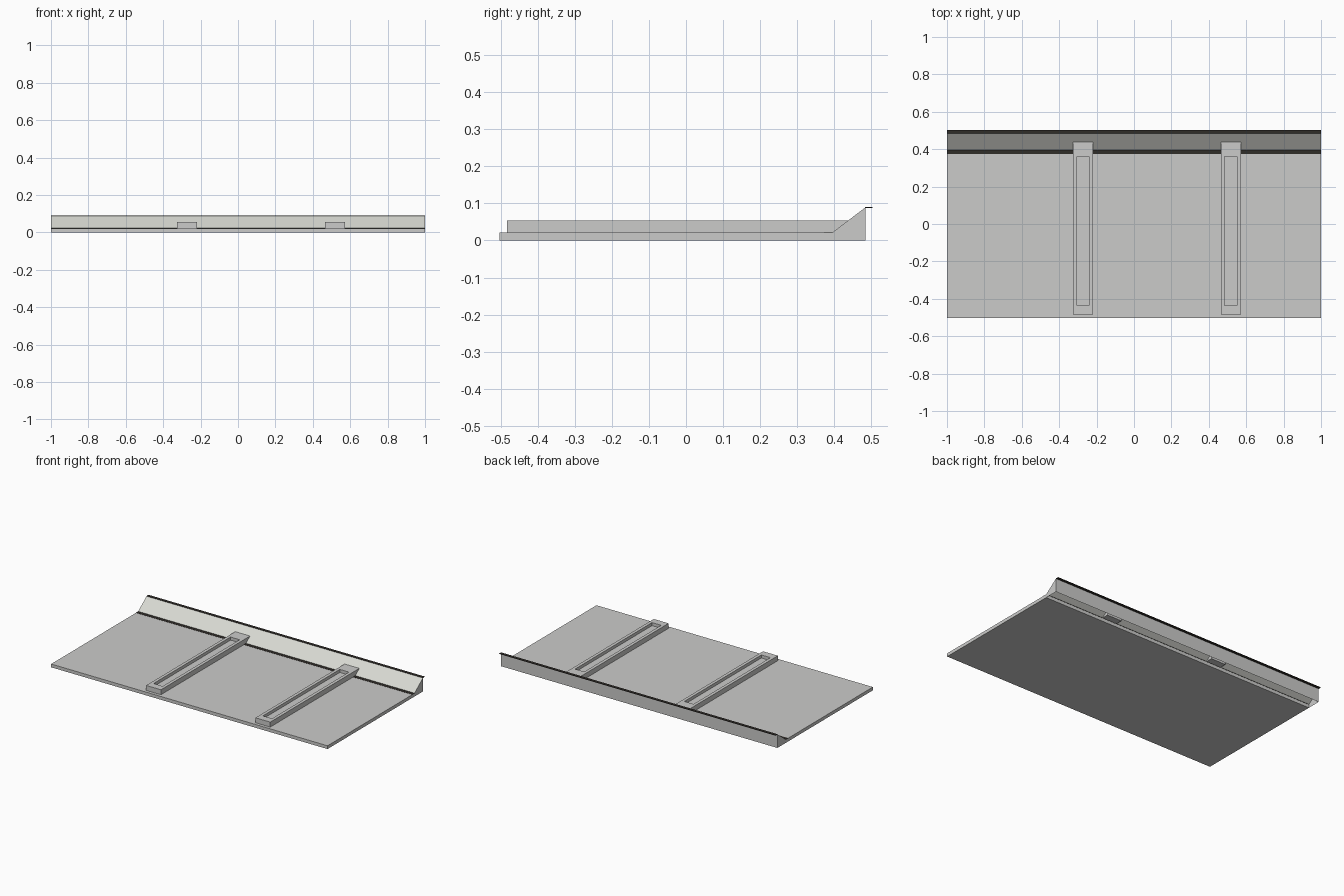
import bpy, bmesh

if "Cube" in bpy.data.objects:
    bpy.data.objects.remove(bpy.data.objects["Cube"])


def material(name, rgb):
    m = bpy.data.materials.new(name)
    m.diffuse_color = (*rgb, 1)
    m.use_nodes = True
    m.node_tree.nodes["Principled BSDF"].inputs["Base Color"].default_value = m.diffuse_color
    return m


GREY = material("light_grey", (0.6, 0.6, 0.59))
PALE = material("pale_grey", (0.68, 0.69, 0.64))
BLACK = material("brown_black", (0.03, 0.026, 0.022))


def finish(name, bm, mat):
    me = bpy.data.meshes.new(name)
    bm.to_mesh(me)
    bm.free()
    me.materials.append(mat)
    ob = bpy.data.objects.new(name, me)
    bpy.context.collection.objects.link(ob)
    return ob


def add_box(bm, x0, x1, y0, y1, z0, z1):
    verts = bmesh.ops.create_cube(bm, size=1)["verts"]
    for v in verts:
        v.co = (x1 if v.co.x > 0 else x0,
                y1 if v.co.y > 0 else y0,
                z1 if v.co.z > 0 else z0)


def box(name, mat, *bounds):
    bm = bmesh.new()
    add_box(bm, *bounds)
    return finish(name, bm, mat)


TOP, RIM, FOOT, BACK = 0.0215, 0.089, 0.395, 0.484

# Flat slab
box("deck", GREY, -1, 1, -0.503, FOOT, 0, TOP)

# Hollow wedge along the back: sloped face, back wall and end caps, open below
bm = bmesh.new()
profile = [(FOOT, 0), (FOOT, TOP), (BACK, RIM), (BACK, 0)]
left = [bm.verts.new((-1, y, z)) for y, z in profile]
right = [bm.verts.new((1, y, z)) for y, z in profile]
slope = bm.faces.new((left[1], right[1], right[2], left[2]))
bm.faces.new((left[2], right[2], right[3], left[3]))
bm.faces.new(left)
bm.faces.new(right[::-1])
bmesh.ops.recalc_face_normals(bm, faces=bm.faces[:])
if slope.normal.z < 0:
    bmesh.ops.reverse_faces(bm, faces=bm.faces[:])
slope.material_index = 1
wedge = finish("back_kerb", bm, GREY)
wedge.data.materials.append(PALE)

# Dark strips at the foot and rim of the slope
box("foot_strip", BLACK, -1, 1, 0.373, FOOT + 0.001, TOP - 0.001, TOP + 0.001)
box("rim_strip", BLACK, -1, 1, BACK - 0.001, 0.503, RIM - 0.001, RIM + 0.001)

# Raised bars, each with a long recess inset in its top face
for side, cx in (("left", -0.273), ("right", 0.518)):
    bm = bmesh.new()
    add_box(bm, cx - 0.0535, cx + 0.0535, -0.483, 0.44, TOP, 0.054)
    bm.normal_update()
    top = max(bm.faces, key=lambda f: f.calc_center_median().z)
    bmesh.ops.inset_individual(bm, faces=[top], thickness=0.02)
    for v in top.verts:
        v.co.x = cx + (0.033 if v.co.x > cx else -0.033)
        v.co.y = 0.36 if v.co.y > 0 else -0.436
    floor = bmesh.ops.extrude_discrete_faces(bm, faces=[top])["faces"][0]
    for v in floor.verts:
        v.co.z -= 0.02
    finish(side + "_bar", bm, GREY)
